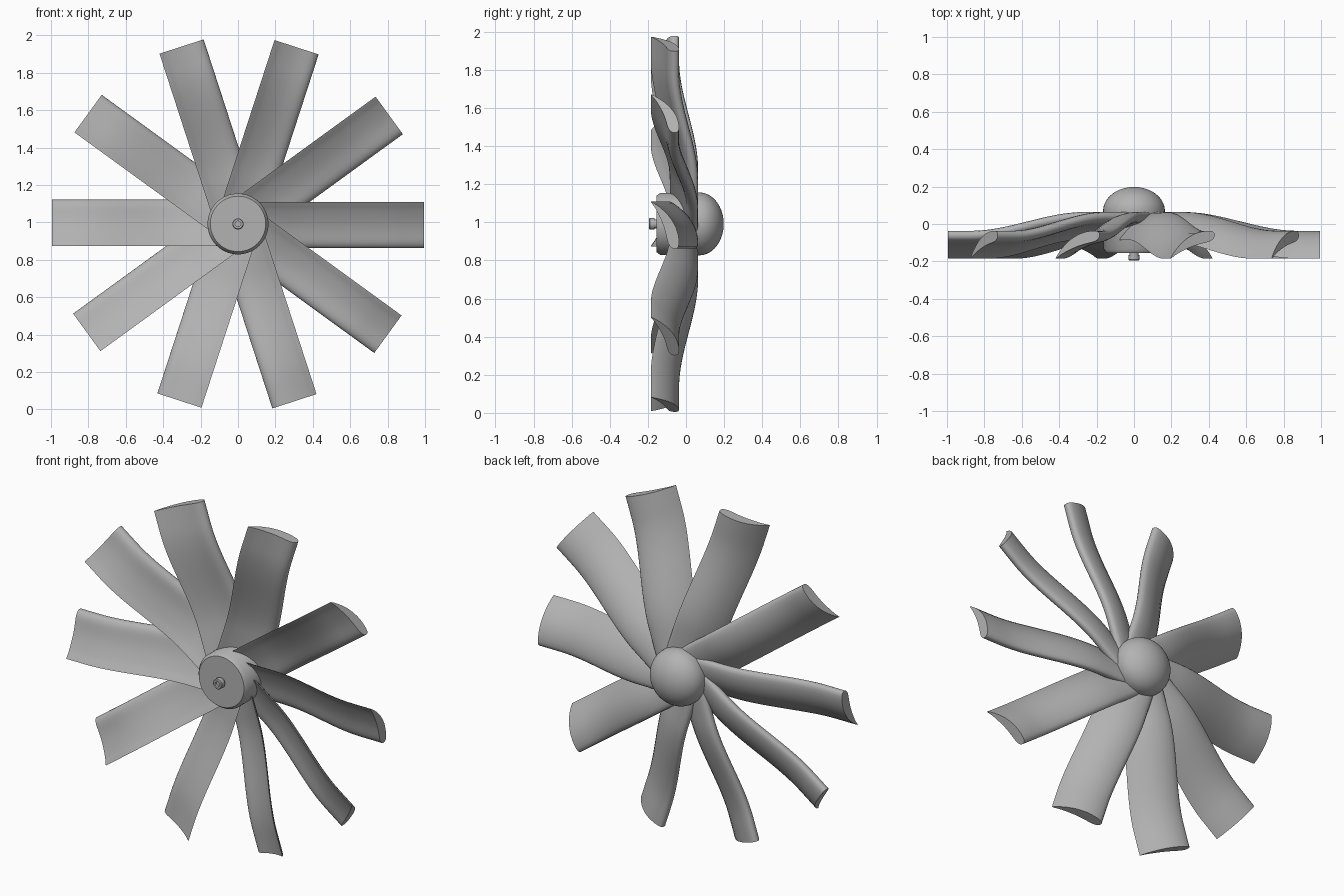
import bpy, bmesh, math
from mathutils import Vector, Matrix

AXIS_HEIGHT = 0.992
BLADES = 10

if "Cube" in bpy.data.objects:
    bpy.data.objects.remove(bpy.data.objects["Cube"], do_unlink=True)

grey = bpy.data.materials.new("plain grey")
grey.use_nodes = True
grey.diffuse_color = (0.45, 0.45, 0.45, 1)
grey.node_tree.nodes["Principled BSDF"].inputs["Base Color"].default_value = (0.45, 0.45, 0.45, 1)


def add_object(name, mesh, angle=0):
    obj = bpy.data.objects.new(name, mesh)
    bpy.context.collection.objects.link(obj)
    obj.location.z = AXIS_HEIGHT
    obj.rotation_euler.y = -angle
    return obj


def finish_mesh(bm, name):
    bmesh.ops.recalc_face_normals(bm, faces=bm.faces)
    mesh = bpy.data.meshes.new(name)
    bm.to_mesh(mesh)
    bm.free()
    mesh.materials.append(grey)
    return mesh


def smooth(obj):
    bpy.ops.object.select_all(action="DESELECT")
    obj.select_set(True)
    bpy.context.view_layer.objects.active = obj
    bpy.ops.object.shade_smooth_by_angle(angle=math.radians(40))


def lathe(name, profile, steps=64):
    """Spin (radius, y) points around the y axis."""
    bm = bmesh.new()
    verts = [bm.verts.new((r, y, 0)) for r, y in profile]
    edges = [bm.edges.new(pair) for pair in zip(verts, verts[1:])]
    bmesh.ops.spin(bm, geom=verts + edges, cent=(0, 0, 0), axis=(0, 1, 0),
                   angle=math.tau, steps=steps)
    bmesh.ops.remove_doubles(bm, verts=bm.verts, dist=0.0001)
    smooth(add_object(name, finish_mesh(bm, name)))


def refine(points):
    """Insert one rounded point between each neighbouring pair of a closed section."""
    result = []
    n = len(points)
    for i in range(n):
        a, b, c, d = (Vector(points[(i + k) % n]) for k in (-1, 0, 1, 2))
        result += [b, (b + c) * 0.5625 - (a + d) * 0.0625]
    return result


# Blade: cambered airfoil swept outward along a forward S-bend
airfoil = [(-0.13, 0.042), (-0.12, 0.060), (-0.08, 0.063), (-0.02, 0.048),
           (0.04, 0.012), (0.09, -0.04), (0.118, -0.085),
           (0.09, -0.066), (0.05, -0.044), (-0.01, -0.018),
           (-0.06, -0.004), (-0.10, 0.006), (-0.124, 0.022)]
section = refine(airfoil)
bm = bmesh.new()
rings = []
STATIONS = 28
for i in range(STATIONS + 1):
    radius = 0.06 + 0.935 * i / STATIONS
    u = min(max((radius - 0.27) / 0.6, 0), 1)
    bend = -0.1 * u * u * (3 - 2 * u)
    rings.append([bm.verts.new((radius, y + bend, t)) for t, y in section])
for inner, outer in zip(rings, rings[1:]):
    for k in range(len(section)):
        j = (k + 1) % len(section)
        bm.faces.new((inner[k], inner[j], outer[j], outer[k]))
bm.faces.new(rings[0])
bm.faces.new(rings[-1])
blade_mesh = finish_mesh(bm, "blade")
for i in range(BLADES):
    blade = add_object(f"blade_{i + 1}", blade_mesh, math.tau * i / BLADES)
    if i == 0:
        smooth(blade)

# Hub drum with a narrow bevel around its front disc
lathe("hub", [(0, -0.155), (0.148, -0.155), (0.163, -0.135), (0.163, 0.07), (0, 0.07)])

# Rounded cap behind the hub
dome = [(0.165 * math.cos(a), 0.07 + 0.128 * math.sin(a))
        for a in (math.pi / 2 * k / 16 for k in range(17))]
lathe("rear_dome", [(0, 0.04), (0.165, 0.04)] + dome)

# Shaft end with a recessed centre
lathe("shaft_pin", [(0, -0.15), (0.024, -0.15), (0.024, -0.165), (0.03, -0.165),
                    (0.03, -0.19), (0.026, -0.194), (0.015, -0.194),
                    (0.015, -0.18), (0, -0.18)], 32)
